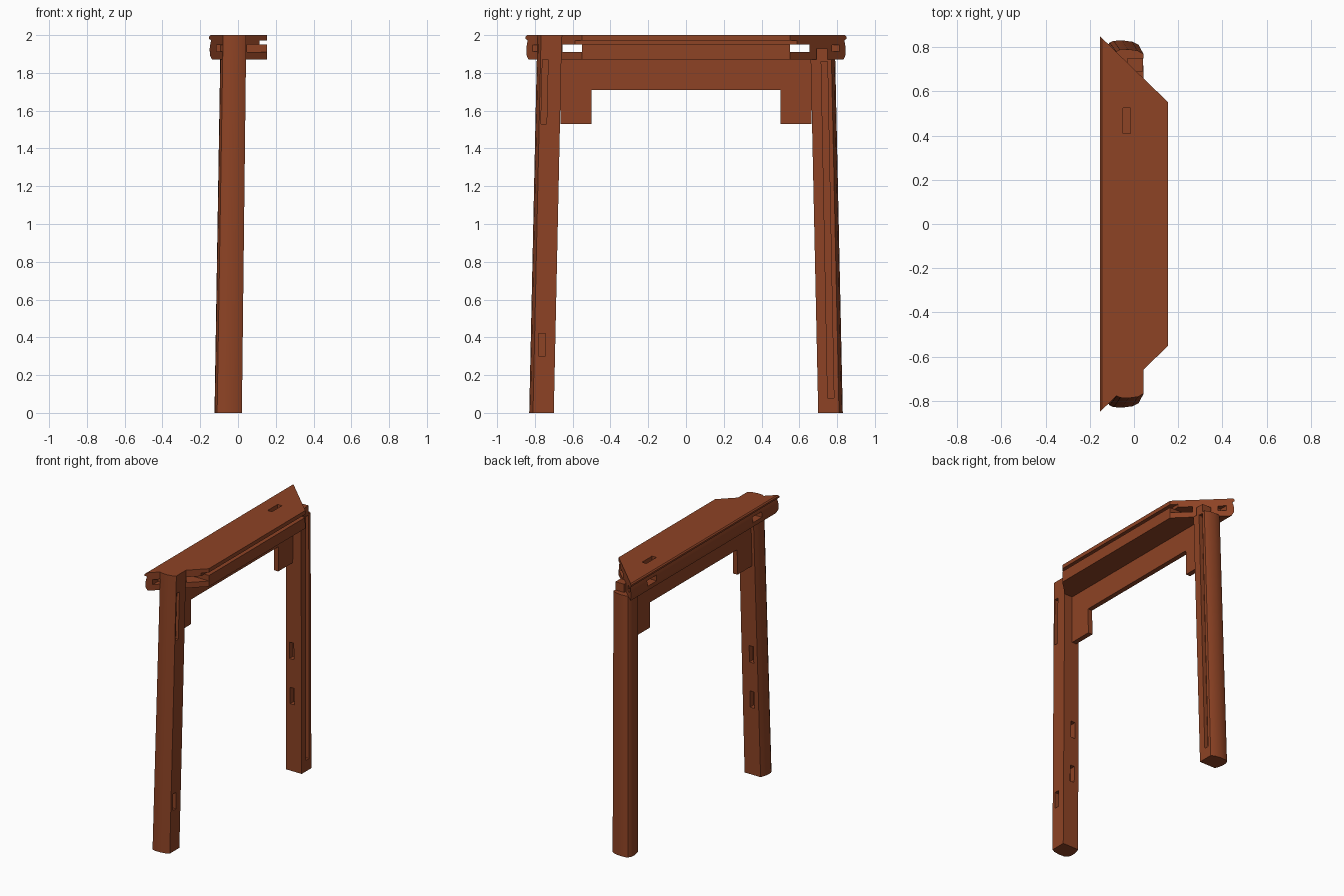
import bpy, bmesh, math

if "Cube" in bpy.data.objects:
    bpy.data.objects.remove(bpy.data.objects["Cube"])

wood = bpy.data.materials.new("reddish brown wood")
wood.diffuse_color = (0.27, 0.056, 0.018, 1)
wood.use_nodes = True
wood.node_tree.nodes["Principled BSDF"].inputs["Base Color"].default_value = wood.diffuse_color


def make(name, verts, faces):
    me = bpy.data.meshes.new(name)
    bm = bmesh.new()
    vs = [bm.verts.new(v) for v in verts]
    for f in faces:
        bm.faces.new([vs[i] for i in f])
    bmesh.ops.recalc_face_normals(bm, faces=bm.faces)
    bm.to_mesh(me)
    bm.free()
    me.materials.append(wood)
    ob = bpy.data.objects.new(name, me)
    bpy.context.collection.objects.link(ob)
    return ob


def loft(name, a, b):
    """Closed solid between two matching 3D outlines."""
    n = len(a)
    faces = [tuple(range(n)), tuple(range(n, 2 * n))]
    faces += [(i, (i + 1) % n, n + (i + 1) % n, n + i) for i in range(n)]
    return make(name, list(a) + list(b), faces)


def box(name, x0, x1, y0, y1, z0, z1, lean=(0, 0)):
    """Box whose top is shifted by lean = (dx, dy)."""
    p = [(x0, y0), (x1, y0), (x1, y1), (x0, y1)]
    return loft(name, [(x, y, z0) for x, y in p],
                [(x + lean[0], y + lean[1], z1) for x, y in p])


def cut(ob, cutters):
    for c in cutters:
        m = ob.modifiers.new("cut", 'BOOLEAN')
        m.operation, m.solver, m.object = 'DIFFERENCE', 'EXACT', c
    dg = bpy.context.evaluated_depsgraph_get()
    me = bpy.data.meshes.new_from_object(ob.evaluated_get(dg))
    ob.modifiers.clear()
    ob.data = me
    for c in cutters:
        bpy.data.objects.remove(c)


def smooth(ob):
    bpy.ops.object.select_all(action='DESELECT')
    ob.select_set(True)
    bpy.context.view_layer.objects.active = ob
    bpy.ops.object.shade_smooth_by_angle(angle=math.radians(28))


# Legs lean inward as they rise; outer faces are rounded
SECTION = [(.073, .065), (.073, -.045), (.045, -.059), (0, -.065), (-.04, -.063),
           (-.058, -.055), (-.070, -.035), (-.072, 0), (-.066, .035), (-.055, .065)]


def center(z):
    return -.0525 + .026 * z / 1.87, -.765 + .04 * z / 1.87


def leg(name, s, top):
    def ring(z):
        cx, cy = center(z)
        k = 1 - .06 * z / 1.87
        return [(cx + x * k, s * (cy + y), z) for x, y in SECTION]
    return loft(name, ring(0), ring(top))


def inner_mortises(s):
    out = []
    for z in (.49, .82):
        yi = center(z)[1] + .065
        y0, y1 = sorted((s * (yi - .04), s * (yi + .05)))
        out.append(box("cutter", -.065, -.03, y0, y1, z, z + .12))
    return out


front_leg = leg("front_leg", 1, 2.0)
cut(front_leg, inner_mortises(1) + [
    box("cutter", -.03, .1, -.78, -.745, .30, .42),                  # rail mortise
    box("cutter", .01, .1, -.768, -.738, 1.53, 1.87, (0, .008))])    # apron slot
back_leg = leg("back_leg", -1, 1.87)
cut(back_leg, inner_mortises(-1) + [
    box("cutter", -.005, .1, .750, .783, .08, 1.9, (.02, -.035))])   # long groove
smooth(front_leg)
smooth(back_leg)

# Short tenon on top of the back leg
box("back_leg_tenon", -.03, .04, .69, .75, 1.86, 1.93)

# Mitred top rail with moulded outer edge and grooved inner edge
RAIL = [(-.145, 2), (-.153, 1.992), (-.153, 1.98), (-.142, 1.972), (-.146, 1.955),
        (-.15, 1.93), (-.149, 1.895), (-.138, 1.87), (.153, 1.87), (.153, 1.95),
        (.115, 1.95), (.115, 1.972), (.153, 1.972), (.153, 2)]
rail = loft("top_rail", [(x, -(.7 - .97 * x), z) for x, z in RAIL],
            [(x, .7 - .97 * x, z) for x, z in RAIL])
holes = [box("cutter", -.05, -.015, .41, .525, 1.95, 2.1)]           # top mortise
for s in (-1, 1):
    y0, y1 = sorted((s * .55, s * .655))
    holes.append(box("cutter", -.3, .3, y0, y1, 1.91, 1.95))         # through mortise
    y0, y1 = sorted((s * .75, s * .95))
    holes.append(box("cutter", -.115, -.075, y0, y1, 1.912, 1.948))  # mitre mortise
cut(rail, holes)
smooth(rail)

# Apron with square drops at both ends, as one outline
half = [(.665, 1.88), (.665, 1.53), (.50, 1.53), (.50, 1.71)]
outline = half + [(-y, z) for y, z in reversed(half)]


def apron_side(x):
    return [(x + .014 * (z - 1.7), y, z) for y, z in outline]


loft("apron", apron_side(-.06), apron_side(-.025))
